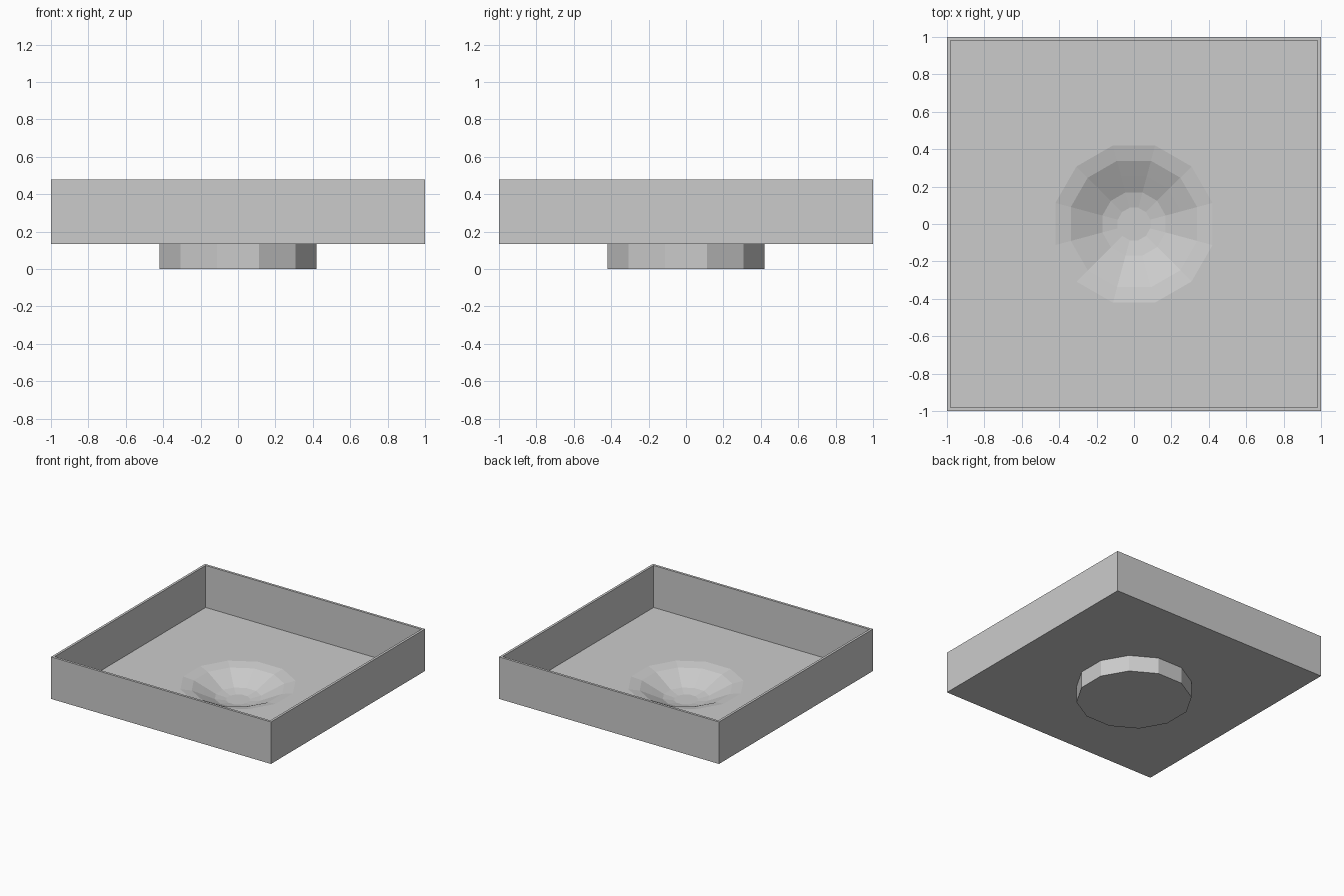
import bpy, bmesh
from math import sin, cos, pi, sqrt

if "Cube" in bpy.data.objects:
    bpy.data.objects.remove(bpy.data.objects["Cube"])

FLOOR, TOP, WALL = 0.135, 0.48, 0.02
R = 0.435


def ring(bm, radius, z, sides):
    """Regular polygon with flats facing the axes."""
    return [bm.verts.new((radius * cos(2 * pi * (i + 0.5) / sides),
                          radius * sin(2 * pi * (i + 0.5) / sides), z))
            for i in range(sides)]


def strip(bm, a, b):
    for i in range(len(a)):
        j = (i + 1) % len(a)
        bm.faces.new((a[i], a[j], b[j], b[i]))


def finish(bm, name):
    mesh = bpy.data.meshes.new(name)
    bm.to_mesh(mesh)
    bm.free()
    obj = bpy.data.objects.new(name, mesh)
    bpy.context.collection.objects.link(obj)


# Square rim wall, open in the middle
bm = bmesh.new()
outer, inner = sqrt(2), sqrt(2) * (1 - WALL)
loops = [ring(bm, r, z, 4) for r, z in
         ((outer, FLOOR), (outer, TOP), (inner, TOP), (inner, FLOOR))]
for k in range(4):
    strip(bm, loops[k], loops[(k + 1) % 4])
bmesh.ops.recalc_face_normals(bm, faces=bm.faces)
finish(bm, "tray_wall")

# Tray floor running into the twelve-sided dished bowl
bm = bmesh.new()
square = ring(bm, inner, FLOOR, 4)
dish = [ring(bm, r, z, 12) for r, z in
        ((R, FLOOR), (0.35, 0.117), (0.262, 0.075), (0.175, 0.033), (0.09, 0.015))]
edges = [bm.edges.new((loop[i], loop[(i + 1) % len(loop)]))
         for loop in (square, dish[0]) for i in range(len(loop))]
bmesh.ops.triangle_fill(bm, edges=edges, use_beauty=True, normal=(0, 0, 1))
for a, b in zip(dish, dish[1:]):
    strip(bm, a, b)
bm.faces.new(dish[-1])
finish(bm, "tray_floor_and_bowl")

# Round foot under the bowl, closed below
bm = bmesh.new()
low, high = ring(bm, R, 0, 12), ring(bm, R, FLOOR, 12)
strip(bm, low, high)
bm.faces.new(low[::-1])
finish(bm, "foot")
